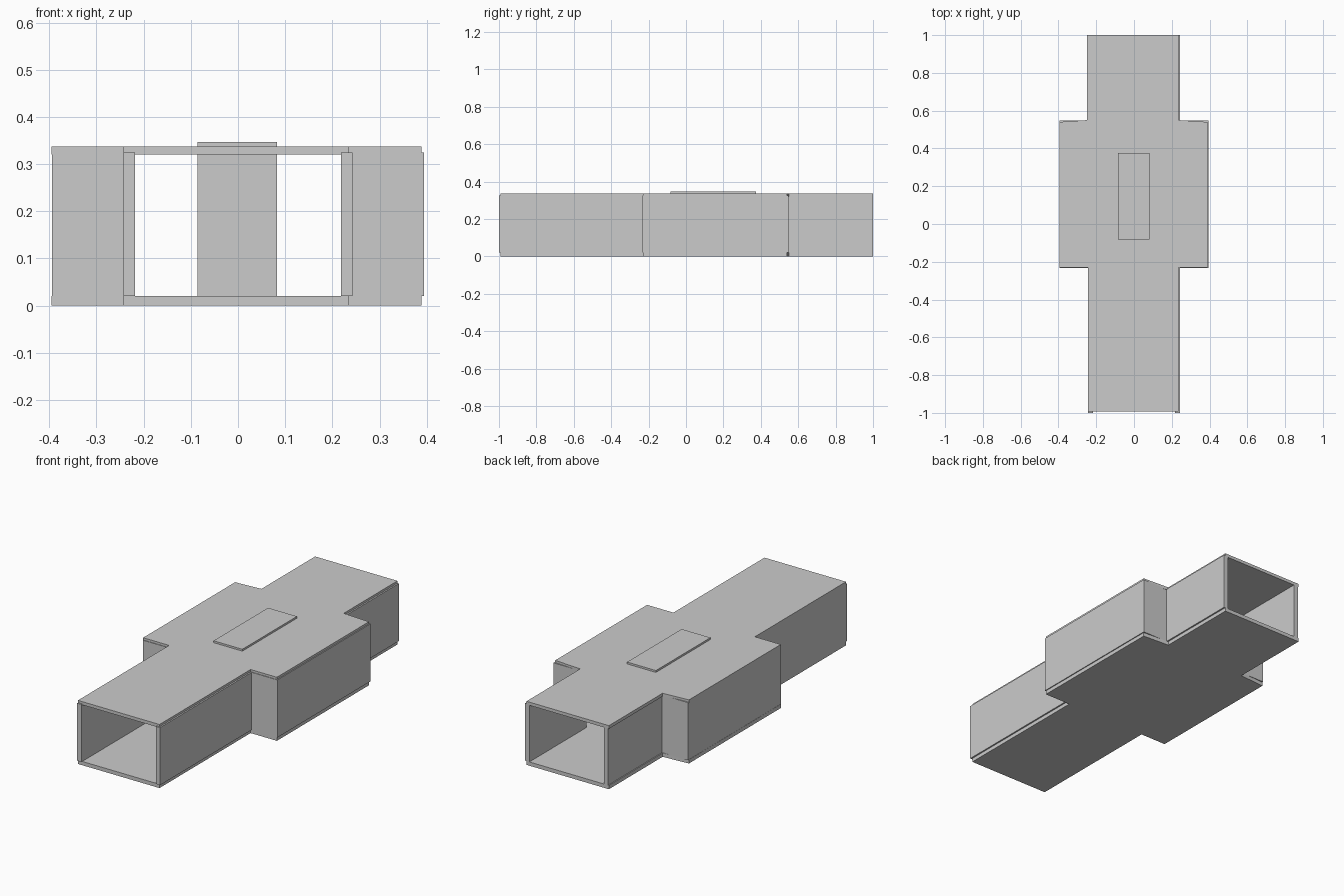
import bpy, bmesh

if "Cube" in bpy.data.objects:
    bpy.data.objects.remove(bpy.data.objects["Cube"])


def prism(name, outline, z0, z1):
    """Extrude a closed floor-plan outline from z0 to z1."""
    bm = bmesh.new()
    face = bm.faces.new([bm.verts.new((x, y, z0)) for x, y in outline])
    top = bmesh.ops.extrude_face_region(bm, geom=[face])["geom"]
    verts = [v for v in top if isinstance(v, bmesh.types.BMVert)]
    bmesh.ops.translate(bm, vec=(0, 0, z1 - z0), verts=verts)
    bmesh.ops.recalc_face_normals(bm, faces=bm.faces)
    mesh = bpy.data.meshes.new(name)
    bm.to_mesh(mesh)
    bm.free()
    obj = bpy.data.objects.new(name, mesh)
    bpy.context.collection.objects.link(obj)
    return obj


# Floor and ceiling slabs share one slightly uneven cross-shaped plan
slab = [(-0.243, -0.993), (0.235, -0.993), (0.235, -0.23), (0.389, -0.23),
        (0.389, 0.54), (0.235, 0.55), (0.235, 1.0), (-0.248, 1.0),
        (-0.248, 0.55), (-0.395, 0.54), (-0.395, -0.23), (-0.243, -0.23)]
prism("floor_slab", slab, 0.0, 0.02)
prism("ceiling_slab", slab, 0.32, 0.337)

# Corridor walls: stepped thick strip around the wider room, both sides
outer = [(0.243, -1.0), (0.243, -0.233), (0.394, -0.233),
         (0.394, 0.547), (0.243, 0.547), (0.243, 1.0)]
inner = [(0.218, 1.0), (0.218, 0.522), (0.369, 0.522),
         (0.369, -0.208), (0.218, -0.208), (0.218, -1.0)]
wall = outer + inner
for side, name in ((1, "right_wall"), (-1, "left_wall")):
    prism(name, [(side * x, y) for x, y in wall], 0.02, 0.325)

# Central pillar pokes through the ceiling
prism("central_pillar", [(-0.086, -0.082), (0.083, -0.082),
                         (0.083, 0.375), (-0.086, 0.375)], 0.02, 0.347)
